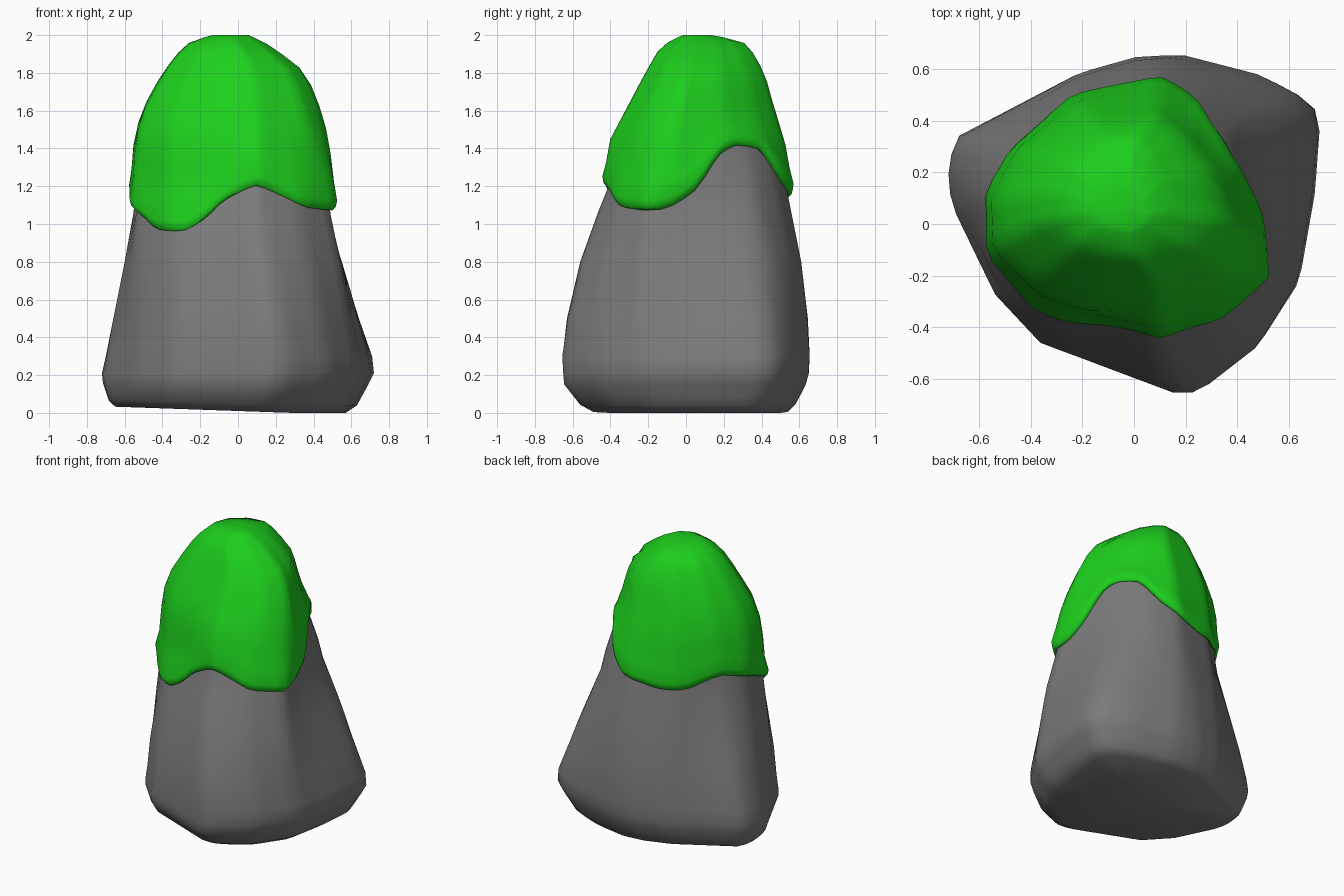
import bpy, bmesh
from math import atan2, hypot, radians, degrees, sin, cos, pi

cube = bpy.data.objects.get("Cube")
if cube:
    bpy.data.objects.remove(cube)

SEGMENTS = 60
CENTRE_Y = 0.05

# Plan outlines of the stone near the foot, the shoulder and the crown
FOOT = [(-.72, .2), (-.7, .34), (-.22, .59), (0, .65), (.18, .66), (.5, .58), (.69, .48),
        (.72, .4), (.7, .13), (.64, -.21), (.48, -.46), (.28, -.61), (.19, -.65),
        (-.36, -.45), (-.54, -.26), (-.71, .09)]
SHOULDER = [(-.56, .13), (-.48, .27), (-.23, .48), (.1, .56), (.28, .51), (.43, .39),
            (.48, .18), (.52, -.18), (.33, -.35), (.1, -.44), (-.12, -.35), (-.35, -.28),
            (-.545, -.1)]
CROWN = [(-.5, .1), (-.41, .28), (-.19, .44), (.1, .47), (.24, .36), (.36, .2), (.44, -.05),
         (.35, -.2), (.1, -.32), (-.15, -.28), (-.34, -.22), (-.49, -.06)]

# Height, then x and y extents of the stone
EXTENTS = [(0, -.65, .57, -.49, .54), (.04, -.685, .63, -.56, .58), (.15, -.715, .69, -.645, .635),
           (.21, -.72, .72, -.65, .65), (.3, -.7, .71, -.655, .655),
           (.5, -.66, .64, -.63, .645), (.8, -.6, .55, -.56, .61),
           (1.05, -.555, .49, -.47, .56), (1.2, -.535, .475, -.41, .53),
           (1.45, -.515, .445, -.365, .485), (1.6, -.475, .405, -.285, .435),
           (1.8, -.365, .325, -.18, .38), (1.92, -.27, .17, -.11, .31),
           (1.97, -.21, .09, -.05, .26), (2, -.1, .02, .02, .1)]

# Angle in degrees and height of the moss hem
HEM = [(0, 1.17), (6, 1.24), (17, 1.37), (30, 1.42), (50, 1.4), (57, 1.32), (66, 1.23),
       (80, 1.15), (105, 1.11), (130, 1.12), (155, 1.21), (180, 1.14), (200, 1.05),
       (213, .97), (233, .96), (248, 1.03), (260, 1.12), (282, 1.21), (300, 1.15),
       (315, 1.09), (335, 1.07), (345, 1.08)]


def lookup(table, x, column=1):
    """Linear interpolation in a table sorted by its first column."""
    if x <= table[0][0]:
        return table[0][column]
    for a, b in zip(table, table[1:]):
        if x <= b[0]:
            f = (x - a[0]) / (b[0] - a[0])
            return a[column] + f * (b[column] - a[column])
    return table[-1][column]


def wrap(table):
    """Repeat an angle table once on each side so that it is periodic."""
    return [(a + turn, v) for turn in (-360, 0, 360) for a, v in table]


angles = [360 * i / SEGMENTS for i in range(SEGMENTS)]


def radii(outline):
    """Distance from the axis to the straight-sided outline at every angle."""
    polar = sorted((degrees(atan2(y - CENTRE_Y, x)) % 360, hypot(x, y - CENTRE_Y))
                   for x, y in outline)
    corners = wrap(polar)
    result = []
    for angle in angles:
        for (a, ra), (b, rb) in zip(corners, corners[1:]):
            if a <= angle < b:
                span, u, v = (radians(d) for d in (b - a, angle - a, b - angle))
                result.append(ra * rb * sin(span) / (ra * sin(u) + rb * sin(v)))
                break
    return result


foot, shoulder, crown = radii(FOOT), radii(SHOULDER), radii(CROWN)


def section(z, offset=0.0):
    """Cross-section at height z, fitted to the extents there."""
    low_shape, high_shape, start, end = ((foot, shoulder, .3, 1.1) if z < 1.1
                                         else (shoulder, crown, 1.1, 1.58))
    t = min(1, max(0, (z - start) / (end - start)))
    pts = []
    for a, r0, r1 in zip(angles, low_shape, high_shape):
        r = r0 + (r1 - r0) * t
        pts.append((r * cos(radians(a)), r * sin(radians(a))))
    fitted = []
    for axis in (0, 1):
        vals = [p[axis] for p in pts]
        low, high = min(vals), max(vals)
        lo = lookup(EXTENTS, z, 1 + 2 * axis) - offset
        hi = lookup(EXTENTS, z, 2 + 2 * axis) + offset
        fitted.append([lo + (v - low) / (high - low) * (hi - lo) for v in vals])
    return list(zip(*fitted))


def loft(name, rings, material):
    """Skin closed rings, closing each end with a fan."""
    bm = bmesh.new()
    loops = [[bm.verts.new(p) for p in ring] for ring in rings]
    for low, high in zip(loops, loops[1:]):
        for i in range(SEGMENTS):
            j = (i + 1) % SEGMENTS
            bm.faces.new((low[i], low[j], high[j], high[i]))
    ends = [bm.faces.new(loops[0][::-1]), bm.faces.new(loops[-1])]
    bmesh.ops.poke(bm, faces=ends)
    bmesh.ops.recalc_face_normals(bm, faces=bm.faces)
    mesh = bpy.data.meshes.new(name)
    bm.to_mesh(mesh)
    bm.free()
    mesh.materials.append(material)
    obj = bpy.data.objects.new(name, mesh)
    bpy.context.collection.objects.link(obj)
    bpy.ops.object.select_all(action='DESELECT')
    obj.select_set(True)
    bpy.context.view_layer.objects.active = obj
    bpy.ops.object.shade_smooth_by_angle(angle=radians(75))


def flat_material(name, rgb):
    mat = bpy.data.materials.new(name)
    mat.use_nodes = True
    mat.diffuse_color = (*rgb, 1)
    mat.node_tree.nodes["Principled BSDF"].inputs["Base Color"].default_value = (*rgb, 1)
    return mat


stone = flat_material("stone grey", (.2, .2, .2))
moss = flat_material("moss green", (.012, .62, .012))

# Stone body, its underside slightly raised towards the -x side
body = []
for z in (0, .04, .09, .15, .21, .3, .5, .65, .8, 1.05, 1.2, 1.32, 1.45, 1.6, 1.8, 1.9):
    lift = max(0, 1 - z / .2)
    body.append([(x, y, z + lift * max(0, .01 - .035 * x)) for x, y in section(z)])
loft("stone_body", body, stone)

# Moss cap: a thick rolled lip follows the hem, then rises to the rounded top
hem = wrap(HEM)
hem_heights = [(lookup(hem, a - 3) + lookup(hem, a) + lookup(hem, a + 3)) / 3 for a in angles]


def cap_ring(rise, offset, lift=0.0):
    ring = []
    for i, h in enumerate(hem_heights):
        z = h + (2 - h) * rise + lift
        x, y = section(z, offset)[i]
        ring.append((x, y, z))
    return ring


cap = [cap_ring(0, -.03, .03), cap_ring(0, .012), cap_ring(0, .03, .015), cap_ring(0, .042, .05)]
cap += [cap_ring(sin(k / 10 * pi / 2), .036) for k in range(1, 11)]
loft("moss_cap", cap, moss)
